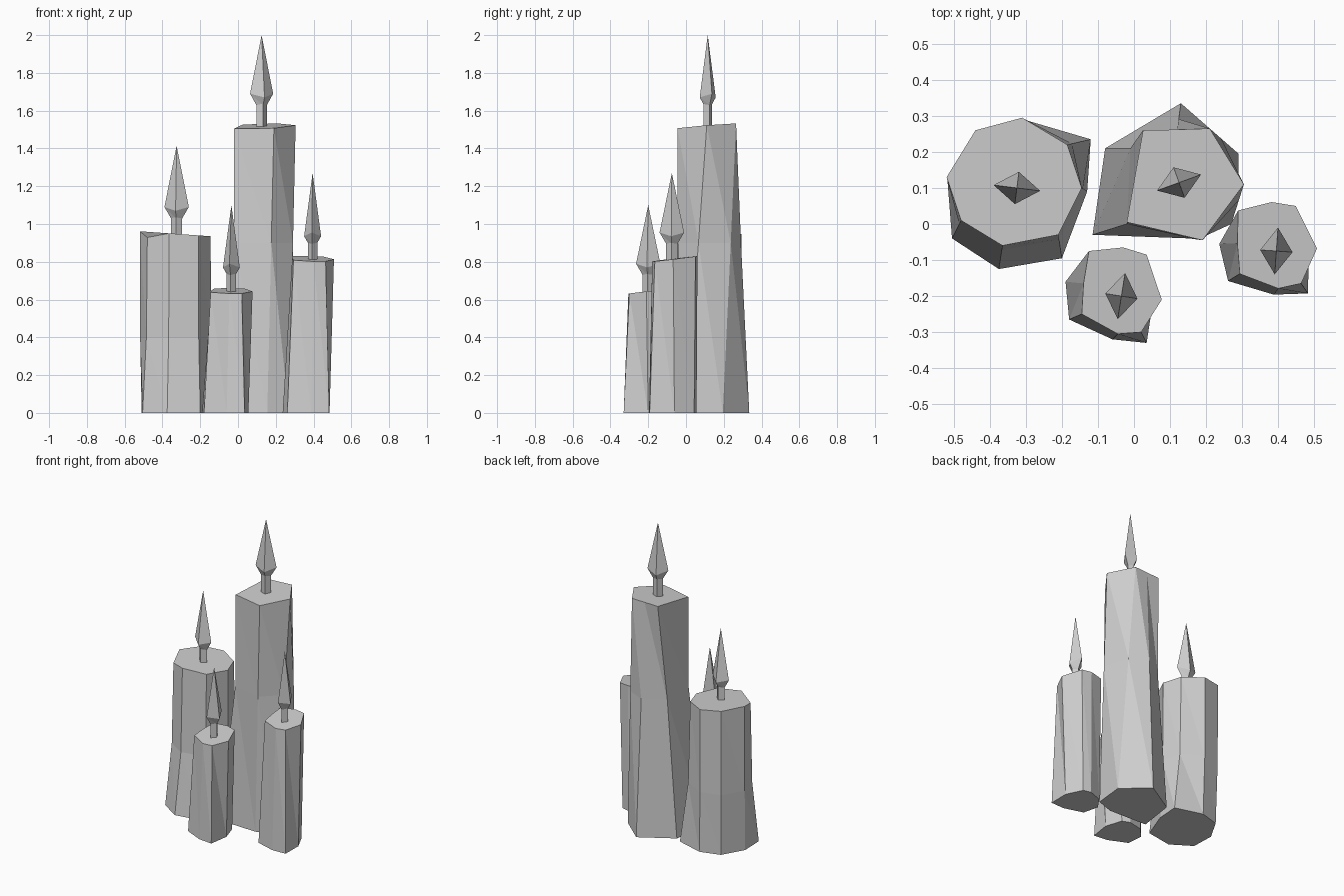
import bpy, bmesh, math
from mathutils import Vector, Matrix

cube = bpy.data.objects.get("Cube")
if cube:
    bpy.data.objects.remove(cube)

grey = bpy.data.materials.new("plain_grey")
grey.use_nodes = True
colour = (0.62, 0.62, 0.62, 1)
grey.diffuse_color = colour
grey.node_tree.nodes["Principled BSDF"].inputs["Base Color"].default_value = colour


def loft(name, rings, tip=None):
    """Join rings of points with split quads; close the top flat or with a tip."""
    bm = bmesh.new()
    rows = [[bm.verts.new(p) for p in ring] for ring in rings]
    count = len(rows[0])
    for low, high in zip(rows, rows[1:]):
        for i in range(count):
            j = (i + 1) % count
            bm.faces.new((low[i], high[i], high[j]))
            bm.faces.new((low[i], high[j], low[j]))
    bm.faces.new(rows[0])
    if tip:
        apex = bm.verts.new(tip)
        for i in range(count):
            bm.faces.new((rows[-1][i], apex, rows[-1][(i + 1) % count]))
    else:
        bm.faces.new(rows[-1])
    bmesh.ops.recalc_face_normals(bm, faces=bm.faces)
    mesh = bpy.data.meshes.new(name)
    bm.to_mesh(mesh)
    bm.free()
    mesh.materials.append(grey)
    obj = bpy.data.objects.new(name, mesh)
    bpy.context.collection.objects.link(obj)
    return obj


def level(points, z):
    return [Vector((x, y, z)) for x, y in points]


def sloped(points, z, sx, sy):
    """Top rim on a tilted plane."""
    return [Vector((x, y, z + sx * x + sy * y)) for x, y in points]


def blend(a, b, t, z):
    return [Vector((*p.lerp(q, t).xy, z)) for p, q in zip(a, b)]


def wick_and_flame(name, x, y, start, wide, tip, angle):
    """Square wick with a faceted four-sided flame on it."""
    def diamond(long, short, z, dip=0.0):
        out = []
        for k in range(4):
            a = -math.pi / 2 * k
            r, drop = (short, dip) if k % 2 else (long, 0)
            v = Matrix.Rotation(math.radians(angle), 3, "Z") @ Vector(
                (r * math.cos(a), r * math.sin(a), 0))
            out.append(v + Vector((x, y, z - drop)))
        return out
    neck = wide - 0.06
    loft(name + "_wick", [diamond(0.03, 0.025, start), diamond(0.03, 0.025, neck + 0.02)])
    loft(name + "_flame", [diamond(0.03, 0.022, neck), diamond(0.065, 0.045, wide, 0.02)],
         (x, y, tip))


# Tall candle: twisted, pinched on its left side
tall_base = level([(-.115, -.03), (-.08, .21), (.13, .335), (.29, .195), (.27, .0), (.155, -.04)], 0)
tall_top = sloped([(-.02, .005), (.025, .26), (.12, .262), (.21, .265), (.305, .11), (.19, -.045)],
                  1.505, 0.03, 0.08)
tall_waist = blend(tall_base, tall_top, 0.6, 0.9)
tall_waist[0].xy = (-.02, .0)
tall_waist[1].xy = (-.01, .21)
loft("tall_candle", [tall_base, tall_waist, tall_top])
wick_and_flame("tall", .125, .115, 1.48, 1.69, 2.0, 20)

# Wide candle: straight above, flared at the foot
wide_base = level([(-.505, -.04), (-.51, .11), (-.43, .25), (-.3, .288),
                   (-.12, .235), (-.13, .09), (-.2, -.095), (-.375, -.125)], 0)
wide_top = sloped([(-.48, .01), (-.52, .13), (-.44, .26), (-.31, .295),
                   (-.185, .22), (-.145, .1), (-.21, -.03), (-.365, -.06)], 0.925, -0.07, 0)
wide_top[0].z -= 0.03
loft("wide_candle", [wide_base, blend(wide_base, wide_top, 0.8, 0.4), wide_top])
wick_and_flame("wide", -.325, .1, 0.92, 1.09, 1.415, -7)

# Two small candles share one shape; the second is turned and taller
small_base = [(-.145, .035), (-.08, .105), (.015, .125), (.065, .105),
              (.1, -.005), (.08, -.135), (-.015, -.125), (-.135, -.07)]
small_top = [(-.095, .03), (-.08, .12), (.015, .13), (.08, .11),
             (.122, -.015), (.065, -.105), (0, -.11), (-.1, -.055)]
for name, x, y, height, turn in (("front_small_candle", -.045, -.195, 0.645, 0),
                                 ("right_small_candle", .385, -.07, 0.815, 8)):
    place = Matrix.Translation((x, y, 0)) @ Matrix.Rotation(math.radians(turn), 4, "Z")
    rings = [level(small_base, 0), sloped(small_top, height, 0, 0.12)]
    loft(name, [[place @ p for p in ring] for ring in rings])
wick_and_flame("front_small", -.035, -.2, 0.62, 0.79, 1.1, 81)
wick_and_flame("right_small", .395, -.075, 0.79, 0.955, 1.27, 86)
